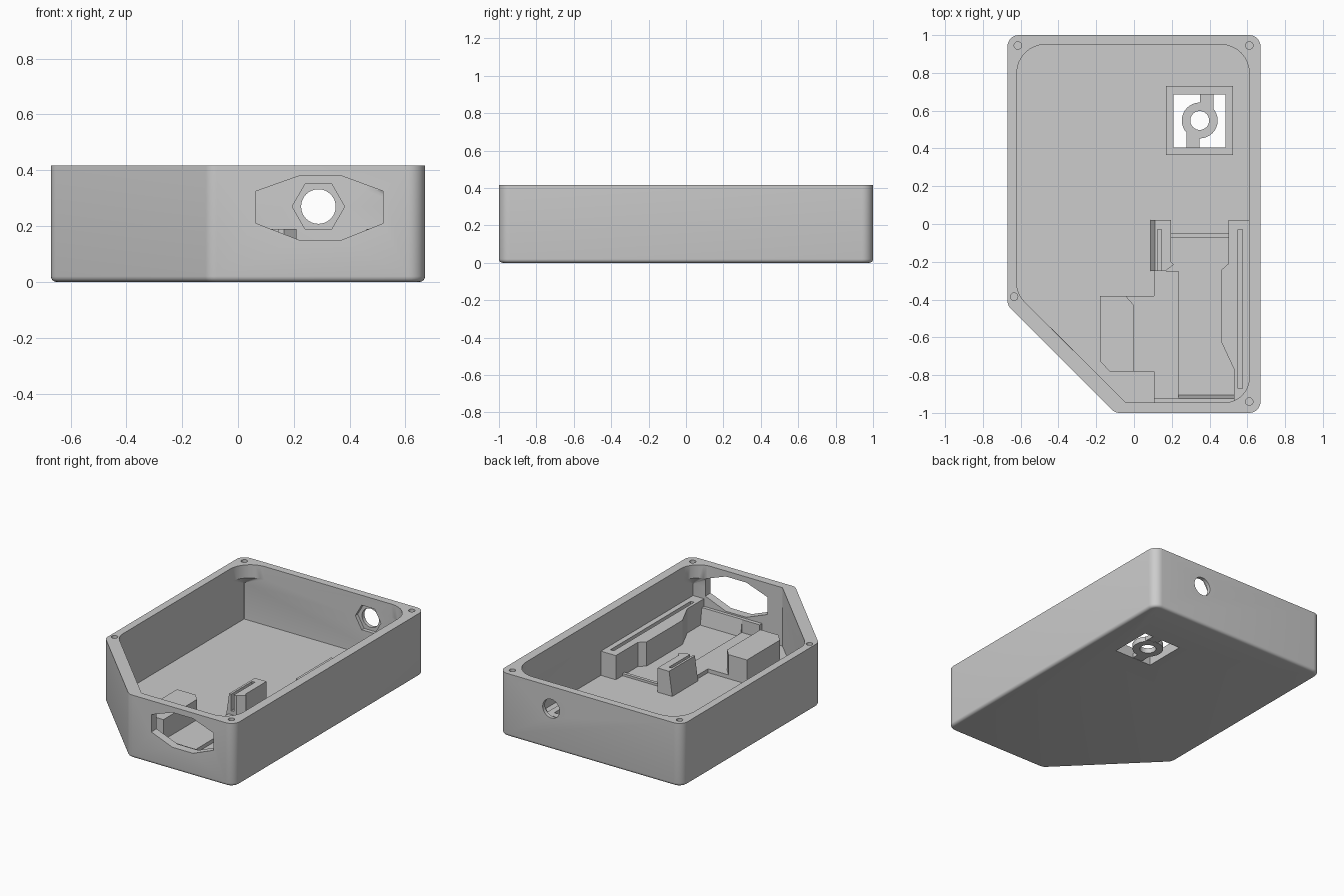
import bpy, bmesh, math
from mathutils import Vector

if "Cube" in bpy.data.objects:
    bpy.data.objects.remove(bpy.data.objects["Cube"])

grey = bpy.data.materials.new("plain_grey")
grey.use_nodes = True
COLOR = (0.604, 0.604, 0.604, 1)
grey.diffuse_color = COLOR
grey.node_tree.nodes["Principled BSDF"].inputs["Base Color"].default_value = COLOR

TOP, FLOOR, RAIL = 0.417, 0.03, 0.19


def rounded(points, radii, segments=8):
    """Outline of a convex polygon with its corners rounded."""
    out = []
    for i, radius in enumerate(radii):
        p = Vector((*points[i], 0))
        a = (Vector((*points[i - 1], 0)) - p).normalized()
        b = (Vector((*points[(i + 1) % len(points)], 0)) - p).normalized()
        half = a.angle(b) / 2
        centre = p + (a + b).normalized() * radius / math.sin(half)
        reach = radius / math.tan(half)
        start, end = p + a * reach - centre, p + b * reach - centre
        sweep = start.angle(end)
        for k in range(segments + 1):
            t = k / segments
            v = centre + (start * math.sin((1 - t) * sweep) + end * math.sin(t * sweep)) / math.sin(sweep)
            out.append((v.x, v.y))
    return out


def loft(name, rings, round_base=0):
    """Closed solid through (outline, height) rings."""
    bm = bmesh.new()
    loops = [[bm.verts.new((x, y, z)) for x, y in pts] for pts, z in rings]
    n = len(loops[0])
    for low, high in zip(loops, loops[1:]):
        for i in range(n):
            j = (i + 1) % n
            bm.faces.new((low[i], low[j], high[j], high[i]))
    base = bm.faces.new(loops[0][::-1])
    bm.faces.new(loops[-1])
    bmesh.ops.recalc_face_normals(bm, faces=bm.faces)
    if round_base:
        bmesh.ops.bevel(bm, geom=list(base.edges), offset=round_base,
                        segments=4, profile=0.5, affect='EDGES')
    mesh = bpy.data.meshes.new(name)
    bm.to_mesh(mesh)
    bm.free()
    mesh.materials.append(grey)
    obj = bpy.data.objects.new(name, mesh)
    bpy.context.collection.objects.link(obj)
    return obj


def prism(name, pts, z0, z1):
    return loft(name, [(pts, z0), (pts, z1)])


def rect(x0, x1, y0, y1):
    return [(x0, y0), (x1, y0), (x1, y1), (x0, y1)]


def circle(x, y, r, n=32):
    return [(x + r * math.cos(math.tau * i / n),
             y + r * math.sin(math.tau * i / n)) for i in range(n)]


def upright(name, pts, y0, y1):
    """Prism with an x-z outline, running along y."""
    obj = prism(name, pts, y0, y1)
    for v in obj.data.vertices:
        x, z, y = v.co
        v.co = (x, y, z)
    obj.data.flip_normals()
    return obj


def cut(target, cutter):
    mod = target.modifiers.new("cut", 'BOOLEAN')
    mod.operation, mod.solver, mod.object = 'DIFFERENCE', 'EXACT', cutter
    bpy.context.view_layer.objects.active = target
    bpy.ops.object.modifier_apply(modifier=mod.name)
    bpy.data.objects.remove(cutter)


# Case shell: rounded outside, square cavity that gains corner bosses near the rim
outside = rounded([(-0.1, -1), (0.67, -1), (0.67, 1), (-0.67, 1), (-0.67, -0.43)], [0.06] * 5)
inside = [(-0.045, -0.945), (0.61, -0.945), (0.61, 0.95), (-0.62, 0.95), (-0.62, -0.37)]
case = loft("case", [(outside, 0), (outside, TOP)], 0.02)
square = rounded(inside, [0.004] * 5)
bossed = rounded(inside, [0.01, 0.13, 0.15, 0.15, 0.13])
cut(case, loft("cavity", [(square, FLOOR), (square, 0.27), (bossed, 0.33), (bossed, TOP + 0.1)]))

# Screw holes in the rim
for x, y in [(-0.615, 0.945), (0.61, 0.945), (-0.635, -0.385), (0.61, -0.94)]:
    cut(case, prism("screw_hole", circle(x, y, 0.02, 16), 0.33, TOP + 0.1))

# Eight-sided front opening
opening = [(0.22, 0.15), (0.37, 0.15), (0.52, 0.21), (0.52, 0.325),
           (0.37, 0.38), (0.22, 0.38), (0.065, 0.325), (0.065, 0.21)]
cut(case, upright("front_opening", opening, -1.1, -0.9))

# Round rear hole with a hexagonal nut seat on the inside
cut(case, upright("rear_hole", circle(0.288, 0.27, 0.062), 0.9, 1.1))
cut(case, upright("nut_seat", circle(0.288, 0.27, 0.094, 6), 0.9, 0.975))

# Button window with a raised collar
window = rect(0.21, 0.485, 0.405, 0.685)
cut(case, prism("window_cut", window, -0.1, 0.1))
collar = prism("button_collar", rect(0.17, 0.525, 0.365, 0.73), FLOOR - 0.005, 0.07)
cut(collar, prism("window_cut", window, -0.1, 0.1))

# Button ring on two flexible arms
ring = prism("button_ring", circle(0.348, 0.548, 0.095), 0, 0.034)
cut(ring, prism("ring_hole", circle(0.348, 0.548, 0.05), -0.1, 0.1))
prism("button_arm_back", rect(0.35, 0.42, 0.61, 0.69), 0.002, 0.03)
prism("button_arm_front", rect(0.278, 0.348, 0.40, 0.486), 0.002, 0.03)


# Slotted rail with a leaning outer face
def rail_outline(x):
    return [(x, -0.25), (0.165, -0.25), (0.21, -0.215), (0.195, -0.2), (0.195, 0.02), (x, 0.02)]


rail = loft("left_rail", [(rail_outline(0.085), FLOOR - 0.01), (rail_outline(0.11), RAIL)])
cut(rail, prism("left_slot", rect(0.125, 0.145, -0.3, -0.03), 0.08, 0.3))

# Long slotted rail against the right-hand wall
long_outline = [(0.53, -0.95), (0.63, -0.95), (0.63, 0.02), (0.50, 0.02), (0.50, -0.21),
                (0.46, -0.245), (0.46, -0.62), (0.53, -0.77)]
long_rail = prism("long_rail", long_outline, FLOOR - 0.01, RAIL)
cut(long_rail, prism("long_slot", rect(0.55, 0.575, -0.87, -0.03), 0.08, 0.3))

# Support block, low shelf, cross bar and sloped front sill
prism("support_block", [(-0.13, -0.78), (0, -0.78), (0, -0.43), (-0.045, -0.38),
                        (-0.18, -0.38), (-0.18, -0.725)], FLOOR - 0.01, RAIL)
prism("low_shelf", [(-0.02, -0.78), (0.105, -0.78), (0.105, -0.92), (0.235, -0.92),
                    (0.235, -0.25), (0.105, -0.25), (0.105, -0.38), (-0.05, -0.38)],
      FLOOR - 0.01, 0.055)
prism("cross_bar", rect(0.19, 0.505, -0.072, -0.05), FLOOR - 0.01, 0.045)
loft("front_sill", [(rect(0.235, 0.535, -0.96, -0.905), FLOOR - 0.01),
                    (rect(0.235, 0.535, -0.96, -0.923), 0.14)])
prism("front_sill_left", rect(0.105, 0.235, -0.96, -0.92), FLOOR - 0.01, 0.14)

# Smooth the round surfaces, keep the edges crisp
bpy.ops.object.select_all(action='DESELECT')
for obj in (case, ring):
    obj.select_set(True)
bpy.context.view_layer.objects.active = case
bpy.ops.object.shade_smooth_by_angle(angle=math.radians(30))
